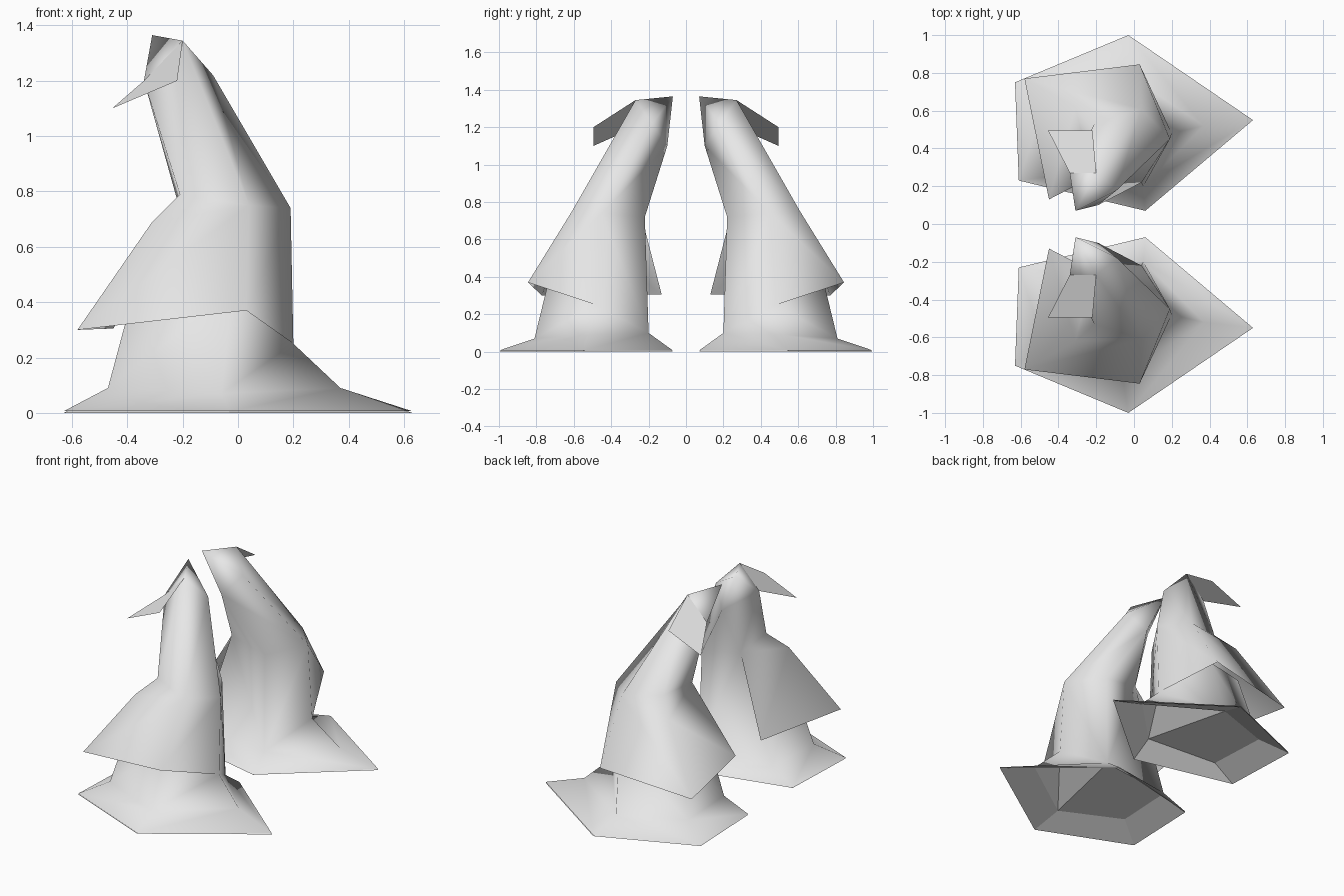
import bpy
import bmesh
from mathutils import Vector

old = bpy.data.objects.get("Cube")
if old:
    bpy.data.objects.remove(old, do_unlink=True)

# One pale grey for everything
grey = bpy.data.materials.new("pale_grey")
grey.use_nodes = True
grey.diffuse_color = (0.8, 0.8, 0.8, 1)
grey.node_tree.nodes["Principled BSDF"].inputs["Base Color"].default_value = grey.diffuse_color


def build(name, points, faces, smooth=True):
    """Surface from named corner points, mirrored to the second figure."""
    bm = bmesh.new()
    used = {key for face in faces for key in face}
    verts = {key: bm.verts.new(co) for key, co in points.items() if key in used}
    for face in faces:
        bm.faces.new([verts[key] for key in face]).smooth = smooth
    bmesh.ops.recalc_face_normals(bm, faces=bm.faces)
    mesh = bpy.data.meshes.new(name)
    bm.to_mesh(mesh)
    bm.free()
    mesh.materials.append(grey)
    obj = bpy.data.objects.new(name, mesh)
    bpy.context.collection.objects.link(obj)
    mirror = obj.modifiers.new("second_figure", "MIRROR")
    mirror.use_axis = (False, True, False)
    mirror.use_mirror_merge = False


points = {
    # Hem on the ground
    "hem_out": (-.03, 1, .006), "hem_side": (.63, .55, .006), "hem_in": (.06, .07, .006),
    "hem_low": (-.61, .23, .006), "hem_back": (-.63, .75, .006),
    # Foot of the column
    "foot_out": (-.06, .81, .07), "foot_side": (.37, .52, .09), "foot_in": (.05, .2, .1),
    "foot_low": (-.45, .25, .09), "foot_back": (-.47, .65, .09),
    # Column top hidden under the cape
    "waist_out": (-.02, .72, .44), "waist_back": (-.36, .58, .5),
    # Cape rim
    "rim_back": (-.58, .77, .3), "rim_out": (.03, .845, .37), "rim_side": (.2, .48, .25),
    "rim_low": (-.45, .13, .305),
    # Shoulders
    "arm": (-.31, .62, .69), "nape": (-.21, .53, .79), "out": (.04, .61, .75),
    "side": (.19, .45, .74), "in": (.04, .22, .72), "low": (-.22, .25, .77),
    # Neck and pointed top
    "throat": (-.19, .1, 1.1), "crown": (-.09, .18, 1.22),
    "tip": (-.31, .07, 1.365), "brow": (-.2, .27, 1.345), "cheek": (-.34, .27, 1.2),
    # Hooked flap
    "point": (-.455, .495, 1.1), "corner": (-.22, .495, 1.2),
}

# Spreading brim, joining hem and foot all the way round
around = ["out", "side", "in", "low", "back"]
brim = [("hem_" + a, "hem_" + b, "foot_" + b, "foot_" + a)
        for a, b in zip(around, around[1:] + around[:1])]

# Column: open to the neck on the inner side, tucked under the cape elsewhere
column = [
    ("foot_side", "foot_in", "rim_side"), ("foot_in", "in", "side", "rim_side"),
    ("foot_in", "foot_low", "low", "in"), ("foot_low", "foot_back", "waist_back", "low"),
    ("foot_back", "foot_out", "waist_out", "waist_back"),
    ("foot_out", "foot_side", "rim_side", "waist_out"),
]

# Cape: a flared flap with a free edge at the low corner
cape = [
    ("rim_back", "rim_out", "out", "arm"), ("rim_out", "rim_side", "side", "out"),
    ("rim_low", "rim_back", "arm", "low"), ("arm", "out", "nape"), ("arm", "nape", "low"),
]

# Neck and pointed top
neck = [
    ("low", "nape", "cheek"), ("nape", "out", "brow", "cheek"),
    ("out", "side", "crown", "brow"), ("side", "in", "throat", "crown"),
    ("in", "low", "throat"), ("low", "cheek", "throat"), ("cheek", "tip", "throat"),
    ("throat", "tip", "crown"), ("tip", "brow", "crown"), ("tip", "cheek", "brow"),
]
build("robe", points, brim + column + cape + neck)

# Hooked flap that hangs off the top
build("hook_flap", points, [("cheek", "point", "corner", "brow")])

# Underside of the brim and the sole closing the column, just below the robe
sole = [
    ("foot_out", "foot_side", "rim_side"), ("foot_side", "foot_in", "rim_side"),
    ("foot_out", "rim_side", "foot_in"), ("foot_out", "foot_in", "foot_low", "foot_back"),
]
lowered = {key: Vector(co) - Vector((0, 0, .006)) for key, co in points.items()}
build("underside", lowered, brim + sole, smooth=False)
